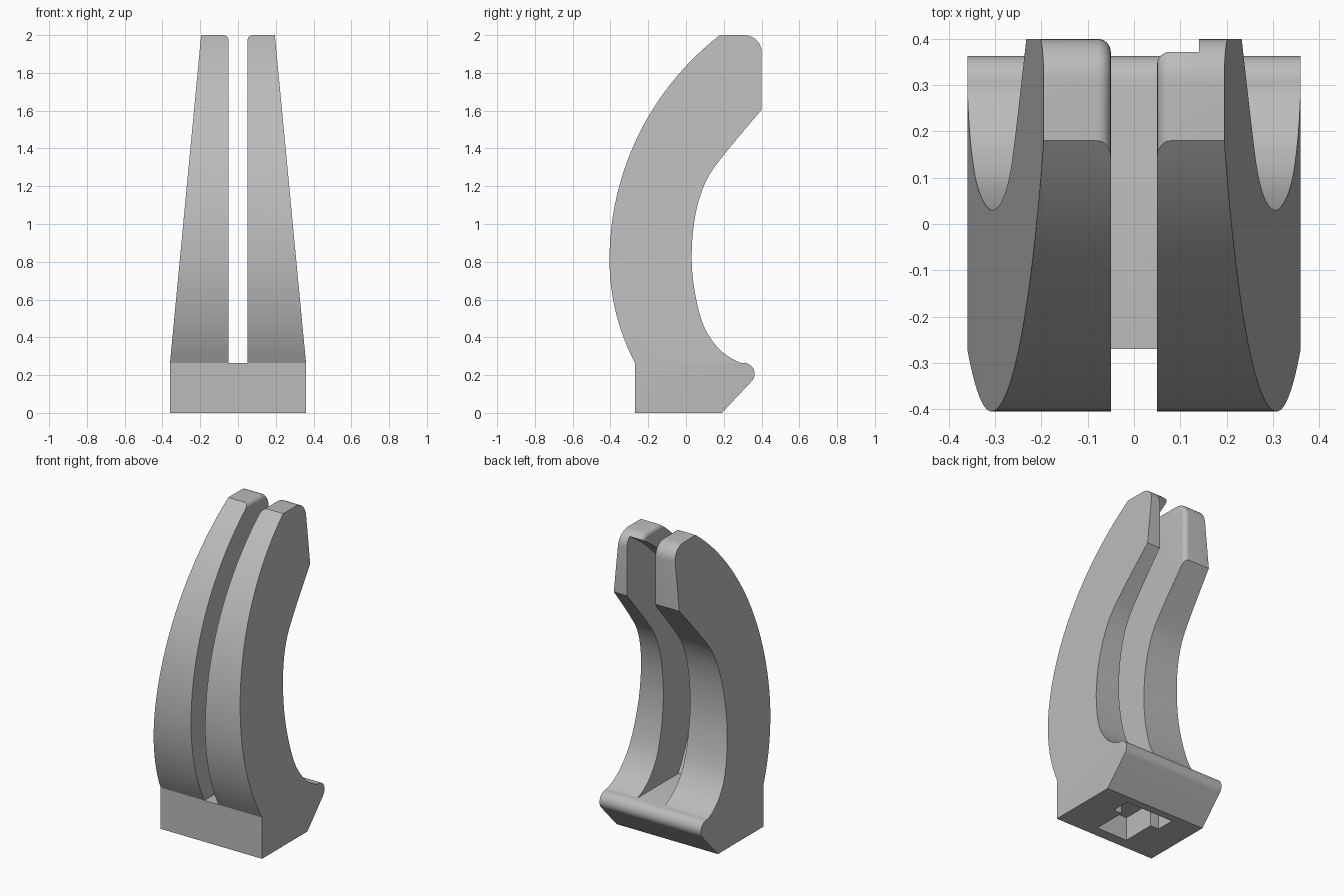
import bpy, bmesh
from math import sin, cos, pi, radians, asin, sqrt

cube = bpy.data.objects.get("Cube")
if cube:
    bpy.data.objects.remove(cube, do_unlink=True)

FLOOR, TOP, GAP, HALF = 0.265, 2.0, 0.05, 0.36
MID = 0.81          # height of the foremost point
FRONT = -0.405


def arc(cy, cz, r, a0, a1, n):
    """Arc points in the (y, z) plane, angles in degrees."""
    angles = [radians(a0 + (a1 - a0) * i / n) for i in range(n + 1)]
    return [(cy + r * cos(a), cz + r * sin(a)) for a in angles]


def front_curve(offset, end):
    """Two tangent arcs from the floor upwards, moved inwards by offset."""
    low, high = 1.17, 1.503
    a = 180 + asin((MID - FLOOR) / (low - offset)) * 180 / pi
    lower = arc(FRONT + low, MID, low - offset, a, 180, 12)
    upper = arc(FRONT + high, MID, high - offset, 180, end, 24)
    return lower + upper[1:]


def smooth_path(pts, n):
    """Catmull-Rom curve through the points."""
    p = [pts[0]] + pts + [pts[-1]]
    out = []
    for i in range(1, len(p) - 2):
        for k in range(n):
            t = k / n
            out.append(tuple(
                0.5 * (2 * b + (c - a) * t + (2 * a - 5 * b + 4 * c - d) * t * t
                       + (3 * b - a - 3 * c + d) * t ** 3)
                for a, b, c, d in zip(*p[i - 1:i + 3])))
    return out + [pts[-1]]


def make(name, profile, x0, x1, round_edge=None):
    """Extrude a (y, z) profile from x0(z) to x1(z)."""
    bm = bmesh.new()
    a = [bm.verts.new((x0(z), y, z)) for y, z in profile]
    b = [bm.verts.new((x1(z), y, z)) for y, z in profile]
    bm.faces.new(a)
    bm.faces.new(b)
    n = len(a)
    for i in range(n):
        j = (i + 1) % n
        bm.faces.new((a[i], a[j], b[j], b[i]))
    bmesh.ops.recalc_face_normals(bm, faces=bm.faces)
    if round_edge:
        edges = [e for e in bm.edges
                 if all(v in a and round_edge(v.co) for v in e.verts)]
        bmesh.ops.bevel(bm, geom=edges, offset=0.05, segments=6, profile=0.5,
                        affect='EDGES', clamp_overlap=True)
    mesh = bpy.data.meshes.new(name)
    bm.to_mesh(mesh)
    bm.free()
    ob = bpy.data.objects.new(name, mesh)
    bpy.context.collection.objects.link(ob)
    return ob


def combine(target, other, operation):
    """Apply a boolean and remove the second object."""
    mod = target.modifiers.new("cut", 'BOOLEAN')
    mod.object, mod.operation, mod.solver = other, operation, 'EXACT'
    bpy.context.view_layer.objects.active = target
    bpy.ops.object.modifier_apply(modifier=mod.name)
    bpy.data.objects.remove(other, do_unlink=True)


def at(x):
    return lambda z: x


def block(name, x0, x1, y0, y1, z0, z1):
    return make(name, [(y0, z0), (y1, z0), (y1, z1), (y0, z1)], at(x0), at(x1))


# Base with the hooked heel
base_profile = ([(-0.27, 0), (0.19, 0)] + arc(0.305, 0.207, 0.058, -43, 84, 12)
                + [(0.29, FLOOR), (-0.27, FLOOR)])
body = make("clip_body", base_profile, at(-HALF), at(HALF))

# Curved prongs, tapering upwards
inner_curve = smooth_path([(0.40, 1.605), (0.2, 1.365), (0.105, 1.225), (0.05, 1.05),
                           (0.03, 0.84), (0.045, 0.65), (0.09, 0.47), (0.16, 0.355),
                           (0.23, 0.295), (0.29, FLOOR)], 5)
top_angle = 180 - asin((TOP - MID) / 1.503) * 180 / pi
prong_profile = (front_curve(0, top_angle) + arc(0.31, TOP - 0.09, 0.09, 90, 0, 8)
                 + inner_curve)


def rounded(co):
    return co.z > 1.6 and (co.z > TOP - 0.001 or co.y > 0.3)


for side in (-1, 1):
    prong = make("prong", prong_profile, at(side * GAP),
                 lambda z: side * (HALF - 0.165 * (z - FLOOR) / (TOP - FLOOR)), rounded)
    if side > 0:
        # Pocket behind the front wall of the left prong
        pocket = front_curve(0.13, 115) + [(0.7, 2.1), (0.7, FLOOR)]
        combine(prong, make("pocket_cutter", pocket, at(0), at(0.14)), 'DIFFERENCE')
    combine(body, prong, 'UNION')

# T-shaped socket in the underside
combine(body, block("socket_stem", -0.11, 0.11, -0.2, 0.05, -0.1, 0.15), 'DIFFERENCE')
combine(body, block("socket_bar", -0.17, 0.17, 0.02, 0.14, -0.1, 0.15), 'DIFFERENCE')

# Plain grey finish
grey = bpy.data.materials.new("light_grey")
grey.use_nodes = True
colour = (0.5, 0.5, 0.5, 1)
grey.diffuse_color = colour
grey.node_tree.nodes["Principled BSDF"].inputs["Base Color"].default_value = colour
body.data.materials.clear()
body.data.materials.append(grey)
for poly in body.data.polygons:
    poly.material_index = 0

bpy.ops.object.select_all(action='DESELECT')
body.select_set(True)
bpy.context.view_layer.objects.active = body
bpy.ops.object.shade_smooth_by_angle(angle=radians(30))
